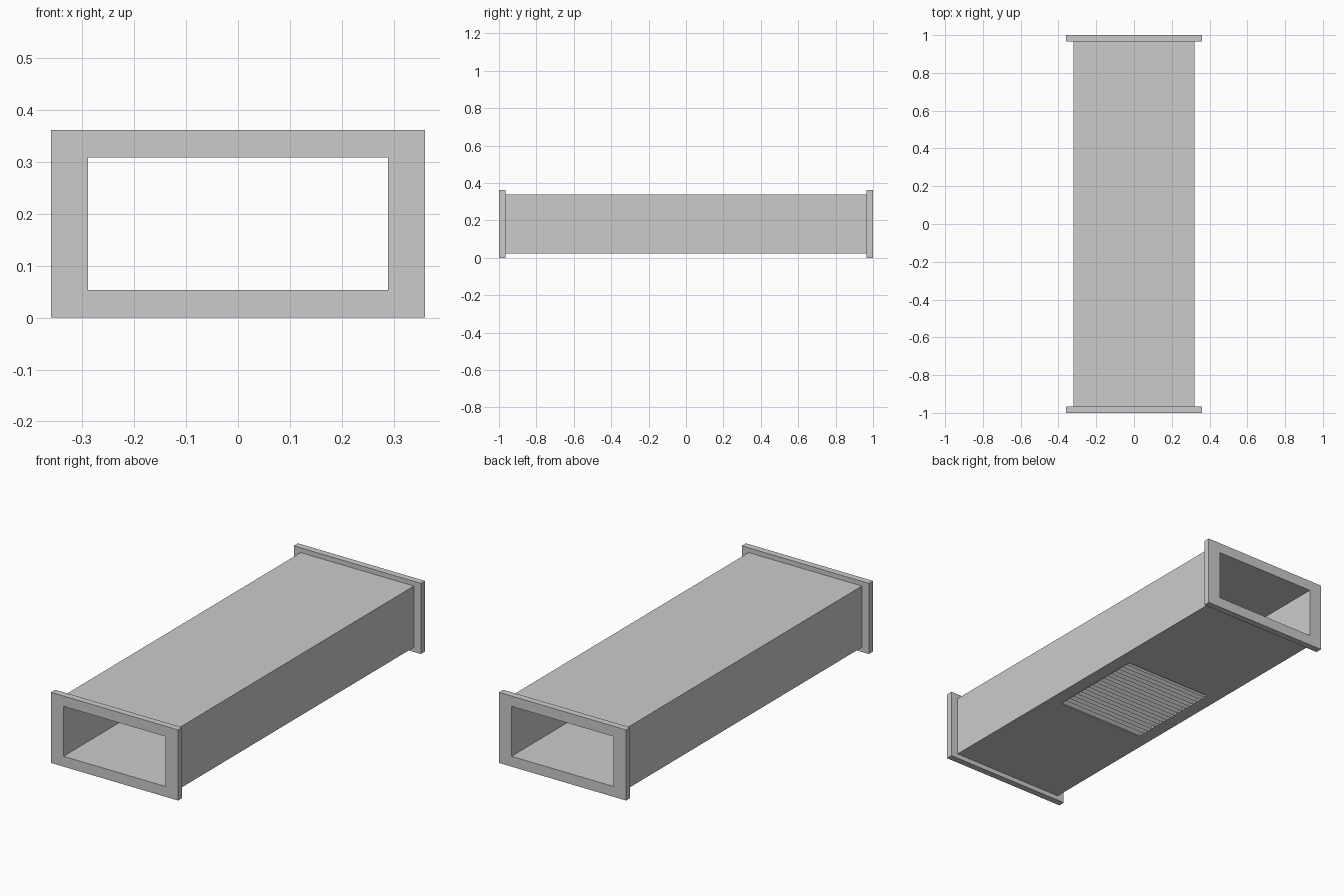
import bpy, bmesh, math
from mathutils import Matrix

if "Cube" in bpy.data.objects:
    bpy.data.objects.remove(bpy.data.objects["Cube"])

ZC = 0.181  # centre height of the duct


def finish(name, bm):
    bmesh.ops.recalc_face_normals(bm, faces=bm.faces)
    me = bpy.data.meshes.new(name)
    bm.to_mesh(me)
    bm.free()
    ob = bpy.data.objects.new(name, me)
    bpy.context.collection.objects.link(ob)
    return ob


def frame(name, outer, inner, y0, y1):
    """Rectangular tube along y; outer and inner are (half width, half height)."""
    bm = bmesh.new()
    signs = [(-1, -1), (1, -1), (1, 1), (-1, 1)]
    rings = [[bm.verts.new((sx * w, y, ZC + sz * h)) for sx, sz in signs]
             for (w, h), y in ((outer, y0), (outer, y1), (inner, y1), (inner, y0))]
    for k in range(4):
        a, b = rings[k], rings[(k + 1) % 4]
        for i in range(4):
            j = (i + 1) % 4
            bm.faces.new((a[i], a[j], b[j], b[i]))
    return finish(name, bm)


def add_box(bm, size, loc, tilt=0):
    m = Matrix.Translation(loc) @ Matrix.Rotation(tilt, 4, 'X') @ Matrix.Diagonal((*size, 1))
    bmesh.ops.create_cube(bm, size=1, matrix=m)


# Duct body and end flanges
OPENING = (0.289, 0.128)
duct = frame("duct_body", (0.321, 0.157), OPENING, -0.966, 0.966)
frame("front_flange", (0.36, 0.181), OPENING, -1, -0.966)
frame("back_flange", (0.36, 0.181), OPENING, 0.966, 1)

# Vent opening cut through the floor
VX, VY = 0.25, 0.26
bm = bmesh.new()
add_box(bm, (2 * VX, 2 * VY, 0.1), (0, 0, 0.03))
cutter = finish("vent_cutter", bm)
cutter.hide_render = True
cutter.hide_viewport = True
cut = duct.modifiers.new("vent", 'BOOLEAN')
cut.operation = 'DIFFERENCE'
cut.solver = 'EXACT'
cut.object = cutter

# Tilted louvre slats filling the vent
N = 18
pitch = 2 * VY / N
bm = bmesh.new()
for i in range(N):
    add_box(bm, (2 * VX, 0.032, 0.003), (0, -VY + (i + 0.5) * pitch, 0.0385), math.radians(45))
finish("vent_louvres", bm)
